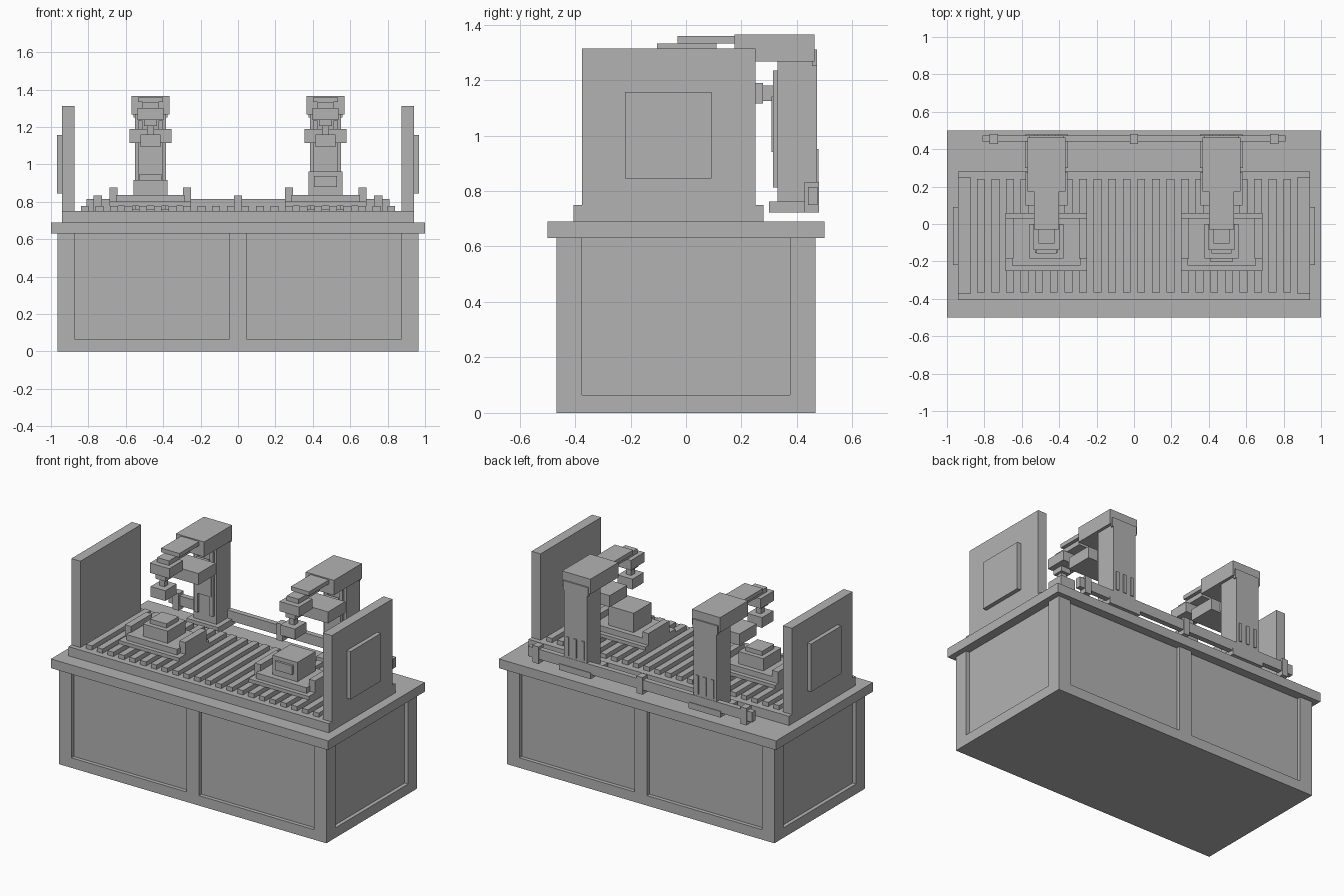
import bpy
import bmesh
from mathutils import Matrix, Vector

cube = bpy.data.objects.get("Cube")
if cube:
    bpy.data.objects.remove(cube, do_unlink=True)

GREY = (0.45, 0.45, 0.45, 1)
mat = bpy.data.materials.new("plain grey")
mat.use_nodes = True
mat.diffuse_color = GREY
for node in mat.node_tree.nodes:
    if node.type == "BSDF_PRINCIPLED":
        node.inputs["Base Color"].default_value = GREY


def part(name, *boxes):
    """One object made of boxes given as (x range, y range, z range)."""
    bm = bmesh.new()
    for ranges in boxes:
        lo, hi = (Vector(c) for c in zip(*ranges))
        place = Matrix.Translation((lo + hi) / 2) @ Matrix.Diagonal(hi - lo).to_4x4()
        bmesh.ops.create_cube(bm, size=1, matrix=place)
    mesh = bpy.data.meshes.new(name)
    bm.to_mesh(mesh)
    bm.free()
    mesh.materials.append(mat)
    obj = bpy.data.objects.new(name, mesh)
    bpy.context.collection.objects.link(obj)
    return obj


def mid(half, centre=0.0):
    """Range of a given half width around a centre."""
    return (centre - half, centre + half)


def span(side, a, b):
    """Range mirrored to the given side."""
    return tuple(sorted((side * a, side * b)))


SIDES = (-1, 1)

# Cabinet: recessed core, plinth and posts, leaving sunken panels
CABINET = (0.065, 0.63)
part("cabinet_core", (mid(0.94), mid(0.442), CABINET))
part("cabinet_plinth", (mid(0.965), mid(0.467), (0, 0.065)))
part("cabinet_corner_posts", *[(span(i, 0.875, 0.965), span(j, 0.375, 0.467), CABINET)
                               for i in SIDES for j in SIDES])
part("cabinet_middle_posts", *[(mid(0.045), span(j, 0.442, 0.467), CABINET) for j in SIDES])
part("table_top", (mid(1), mid(0.5), (0.63, 0.69)))

# Conveyor bed with evenly spaced slats
part("conveyor_bed", (mid(0.94), (-0.405, 0.28), (0.69, 0.75)))
part("conveyor_slats", *[(mid(0.021, (i - 10.5) * 0.078), (-0.367, 0.24), (0.75, 0.778))
                         for i in range(22)])

# End walls with raised outer panels
for s, label in zip(SIDES, ("right", "left")):
    part(label + "_wall", (span(s, 0.875, 0.94), (-0.375, 0.25), (0.75, 1.313)))
    part(label + "_wall_panel", (span(s, 0.94, 0.967), (-0.22, 0.092), (0.845, 1.157)))

# Rear rail and its brackets
part("rear_rail", (mid(0.81), (0.44, 0.474), (0.75, 0.815)))
part("rail_brackets", *[(mid(0.022, x), (0.428, 0.48), (0.722, 0.833))
                        for x in (-0.75, 0, 0.75)])


def tower(label, c):
    """Column, overhead arm and gripper of one station."""
    part(label + "_column_foot", (mid(0.115, c), (0.3, 0.478), (0.722, 0.762)))
    part(label + "_column", (mid(0.083, c), (0.33, 0.472), (0.762, 1.267)))
    part(label + "_column_rails", *[(mid(0.012, c + s * 0.055), (0.313, 0.33), (0.813, 1.235))
                                    for s in SIDES])
    part(label + "_column_slide", (mid(0.056, c), (0.309, 0.33), (0.94, 1.14)))
    part(label + "_column_rear_strips", *[(mid(0.01, c + k * 0.055), (0.472, 0.478), (0.83, 0.952))
                                          for k in (-1, 0, 1)])
    part(label + "_head_back_plate", (mid(0.09, c), (0.455, 0.472), (1.25, 1.31)))
    part(label + "_head", (mid(0.102, c), (0.174, 0.463), (1.267, 1.365)))
    part(label + "_carriage", (mid(0.112, c), (0.1, 0.278), (1.115, 1.19)),
         (mid(0.045, c), (0.278, 0.313), (1.125, 1.18)))
    part(label + "_arm", (mid(0.066, c), (-0.03, 0.18), (1.332, 1.358)))
    part(label + "_arm_slide", (mid(0.043, c), (-0.105, 0.11), (1.302, 1.332)))
    part(label + "_gripper_block", (mid(0.07, c), (-0.14, 0.0), (1.238, 1.302)))
    part(label + "_gripper_collar", (mid(0.035, c), (-0.13, -0.06), (1.205, 1.238)))
    part(label + "_gripper_stem", (mid(0.018, c), (-0.115, -0.078), (1.16, 1.205)))
    part(label + "_gripper_jaw", (mid(0.053, c), (-0.157, -0.04), (1.093, 1.16)))


def fixture(label, c):
    """Pallet with side clamps resting on the slats."""
    part(label + "_pallet", (mid(0.218, c), (-0.25, 0.06), (0.778, 0.8)))
    part(label + "_pallet_plate", (mid(0.183, c), (-0.222, 0.032), (0.8, 0.837)))
    part(label + "_clamps", *[(span(s, 0.175, 0.218), (-0.185, 0.032), (0.8, 0.877))
                              for s in SIDES]).location.x = c


STATION = 0.468
for s, label in zip(SIDES, ("right", "left")):
    tower(label, s * STATION)
    fixture(label, s * STATION)

# Workpieces: low block with a cap, tall block with a front panel
BLOCK_Y = (-0.185, 0.0)
part("right_block", (mid(0.09, -STATION), BLOCK_Y, (0.837, 0.917)))
part("right_block_cap", (mid(0.06, -STATION), (-0.155, -0.03), (0.917, 0.945)))
part("left_block", (mid(0.09, STATION), BLOCK_Y, (0.837, 0.963)))
part("left_block_panel", (mid(0.062, STATION), (-0.2, -0.185), (0.88, 0.938)))
